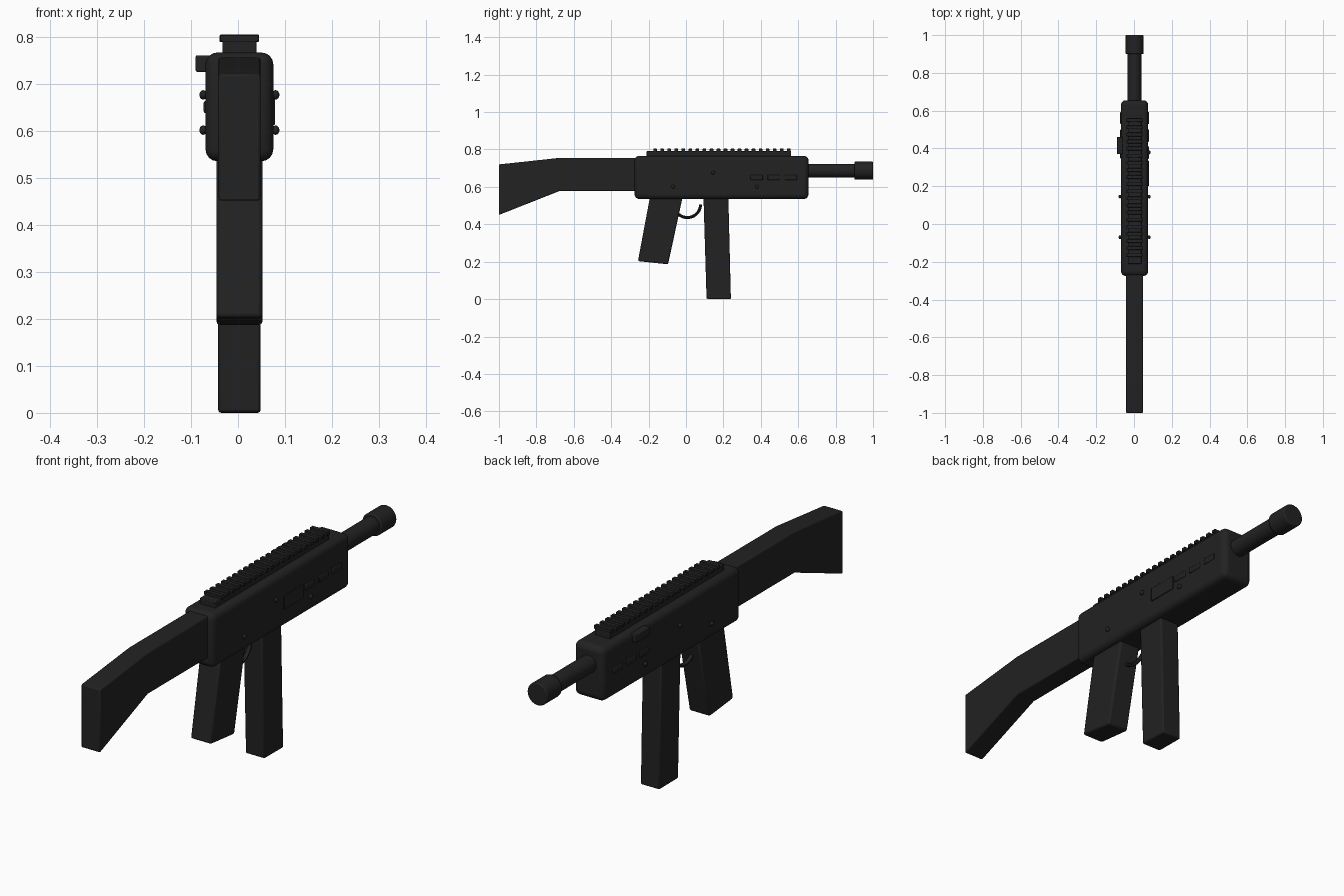
import bpy, bmesh, math
from mathutils import Matrix

if "Cube" in bpy.data.objects:
    bpy.data.objects.remove(bpy.data.objects["Cube"])

CX = 0.003  # body centre line (the side handle shifts the bounding box)

black = bpy.data.materials.new("matte_black")
black.diffuse_color = (0.016, 0.016, 0.016, 1)
black.use_nodes = True
black.node_tree.nodes["Principled BSDF"].inputs["Base Color"].default_value = black.diffuse_color


def finish(name, bm, bevel=0, segs=2):
    bmesh.ops.recalc_face_normals(bm, faces=bm.faces)
    me = bpy.data.meshes.new(name)
    bm.to_mesh(me)
    bm.free()
    me.materials.append(black)
    ob = bpy.data.objects.new(name, me)
    bpy.context.collection.objects.link(ob)
    if bevel:
        m = ob.modifiers.new("bevel", 'BEVEL')
        m.width, m.segments, m.limit_method = bevel, segs, 'ANGLE'
    bpy.ops.object.select_all(action='DESELECT')
    ob.select_set(True)
    bpy.context.view_layer.objects.active = ob
    bpy.ops.object.shade_smooth_by_angle(angle=math.radians(35))
    return ob


def add_box(bm, x0, x1, y0, y1, z0, z1):
    bmesh.ops.create_cube(bm, size=1, matrix=Matrix.LocRotScale(
        ((x0 + x1) / 2, (y0 + y1) / 2, (z0 + z1) / 2), None,
        (x1 - x0, y1 - y0, z1 - z0)))


def box(name, *dims, bevel=0, segs=2):
    bm = bmesh.new()
    add_box(bm, *dims)
    return finish(name, bm, bevel, segs)


def slab(name, profile, half, bevel):
    """Side profile (y, z) extruded across x."""
    bm = bmesh.new()
    face = bm.faces.new([bm.verts.new((CX - half, y, z)) for y, z in profile])
    ext = bmesh.ops.extrude_face_region(bm, geom=[face])
    for v in ext["geom"]:
        if isinstance(v, bmesh.types.BMVert):
            v.co.x = CX + half
    return finish(name, bm, bevel)


def rod(name, y0, y1, z, r, bevel=0):
    bm = bmesh.new()
    bmesh.ops.create_cone(bm, cap_ends=True, segments=32, radius1=r, radius2=r, depth=y1 - y0,
                          matrix=Matrix.Translation((CX, (y0 + y1) / 2, z))
                          @ Matrix.Rotation(math.pi / 2, 4, 'X'))
    return finish(name, bm, bevel)


# Main body, stock, grip, magazine
box("receiver", CX - 0.072, CX + 0.072, -0.275, 0.655, 0.535, 0.766, bevel=0.025, segs=4)
slab("stock", [(-1, 0.45), (-0.676, 0.578), (-0.25, 0.578), (-0.25, 0.755),
               (-0.676, 0.755), (-1, 0.72)], 0.045, 0.005)
slab("grip", [(-0.257, 0.203), (-0.096, 0.186), (-0.015, 0.56), (-0.19, 0.56)], 0.049, 0.008)
slab("magazine", [(0.11, 0.001), (0.24, 0.0), (0.226, 0.56), (0.093, 0.56)], 0.045, 0.006)

# Barrel and muzzle
rod("barrel", 0.62, 0.95, 0.686, 0.037)
rod("muzzle", 0.90, 1.0, 0.687, 0.048, 0.005)

# Top rail with cross teeth
box("rail_base", CX - 0.036, CX + 0.036, -0.211, 0.562, 0.755, 0.791, bevel=0.003)
bm = bmesh.new()
for i in range(20):
    y = -0.165 + i * 0.0376
    add_box(bm, CX - 0.042, CX + 0.042, y - 0.01, y + 0.01, 0.788, 0.804)
finish("rail_teeth", bm, 0.002, 1)

# Side handle and ejection port plate
box("side_handle", -0.09, -0.06, 0.37, 0.46, 0.725, 0.76, bevel=0.003)
box("ejection_port", 0.07, 0.0785, 0.2, 0.335, 0.612, 0.672, bevel=0.002)

# Side vents and pins on both sides
bm = bmesh.new()
for side in (-1, 1):
    for y in (0.378, 0.468, 0.561):
        x = CX + side * 0.0715
        add_box(bm, x - 0.0045, x + 0.0045, y - 0.033, y + 0.033, 0.637, 0.663)
finish("side_vents", bm, 0.004, 2)
bm = bmesh.new()
for side in (-1, 1):
    for y, z in ((-0.07, 0.601), (0.145, 0.676), (0.379, 0.601)):
        bmesh.ops.create_uvsphere(bm, u_segments=16, v_segments=10, radius=1,
                                  matrix=Matrix.LocRotScale((CX + side * 0.077, y, z), None,
                                                            (0.008, 0.01, 0.01)))
finish("pins", bm)

# Trigger guard: half ring swept with a round section
bm = bmesh.new()
rings = []
for i in range(21):
    a = math.pi * (1 + i / 20)
    rings.append([bm.verts.new((CX + 0.009 * math.sin(t),
                                0.007 + (0.071 + 0.008 * math.cos(t)) * math.cos(a),
                                0.507 + (0.071 + 0.008 * math.cos(t)) * math.sin(a)))
                  for t in (math.tau * k / 10 for k in range(10))])
for r0, r1 in zip(rings, rings[1:]):
    for k in range(10):
        bm.faces.new((r0[k], r0[k - 1], r1[k - 1], r1[k]))
bm.faces.new(rings[0])
bm.faces.new(rings[-1])
finish("trigger_guard", bm)
